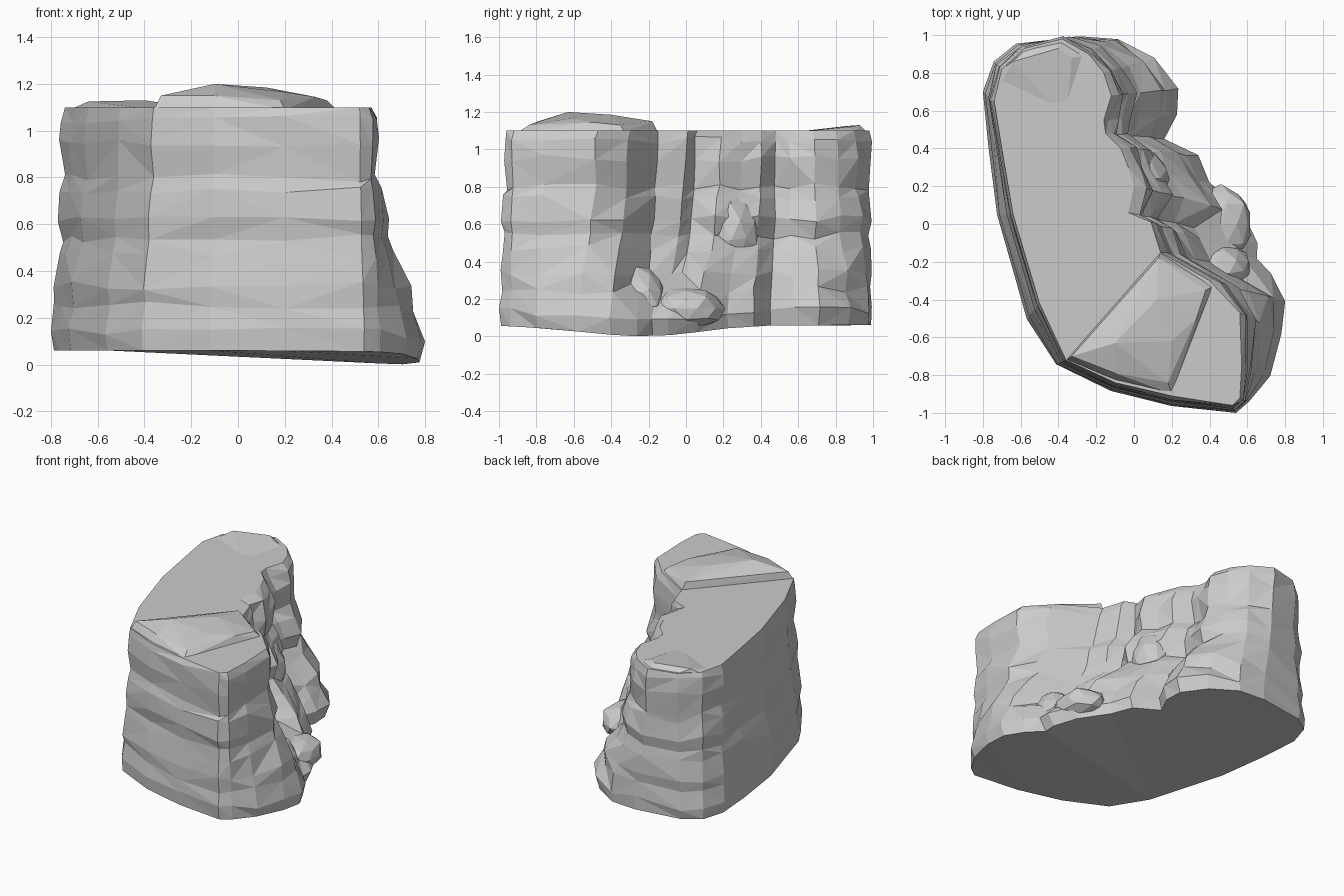
import bpy, bmesh, math, random
from mathutils import Vector

if "Cube" in bpy.data.objects:
    bpy.data.objects.remove(bpy.data.objects["Cube"])

random.seed(7)

# Columns around the cliff: rim x, y then foot x, y (clockwise from front left)
COLUMNS = [
    (-.36, -.72, -.41, -.74), (-.50, -.42, -.56, -.50), (-.64, .05, -.72, .05),
    (-.70, .40, -.77, .42), (-.74, .65, -.79, .70), (-.70, .82, -.74, .86),
    (-.58, .93, -.62, .94), (-.38, .98, -.28, .99), (-.24, .90, -.08, .98),
    (-.16, .80, .10, .87), (-.12, .68, .22, .71), (-.16, .55, .23, .58),
    (-.15, .48, .16, .45), (-.07, .40, .34, .36), (-.03, .30, .41, .22),
    (.00, .20, .57, .05), (-.03, .06, .65, -.10), (.09, .01, .64, -.19),
    (.14, -.15, .74, -.27), (.40, -.30, .80, -.41), (.56, -.47, .78, -.58),
    (.57, -.75, .71, -.80), (.56, -.92, .61, -.94), (.52, -.96, .54, -.99),
    (.20, -.91, .20, -.96), (-.10, -.84, -.12, -.88)]
# Rock layers: height, spread from rim to foot, bulge outwards
LAYERS = [(1.10, 0, 0), (1.05, .1, .008), (.95, .16, .011), (.80, .13, -.002),
          (.74, .24, .005), (.63, .36, .012), (.54, .34, -.003), (.47, .48, .004),
          (.34, .72, .009), (.25, .84, -.002), (.14, 1.0, .008), (.06, .94, 0)]
NOTCH = (16, 17, 18)


def finish(name, bm):
    bmesh.ops.recalc_face_normals(bm, faces=bm.faces)
    mesh = bpy.data.meshes.new(name)
    bm.to_mesh(mesh)
    bm.free()
    obj = bpy.data.objects.new(name, mesh)
    bpy.context.collection.objects.link(obj)
    return obj


def hull(name, points):
    bm = bmesh.new()
    for p in points:
        bm.verts.new(p)
    bmesh.ops.convex_hull(bm, input=bm.verts)
    return finish(name, bm)


# Main cliff body, lofted through the layers
bm = bmesh.new()
rings = []
n = len(COLUMNS)
for li, (z, t, bulge) in enumerate(LAYERS):
    ring = []
    inner = 0 < li < len(LAYERS) - 1
    for i, (tx, ty, bx, by) in enumerate(COLUMNS):
        k = t
        if i in NOTCH and z > .3:
            k *= .65
        if inner:
            k = min(1, k + random.uniform(-.04, .04))
        # bulge along the outward direction of the foot outline
        a, b = COLUMNS[i - 1], COLUMNS[(i + 1) % n]
        out = Vector((a[3] - b[3], b[2] - a[2])).normalized()
        push = bulge + (random.uniform(-.008, .008) if inner else 0)
        x = tx + (bx - tx) * k + out.x * push
        y = ty + (by - ty) * k + out.y * push
        x, y = max(-.8, min(.8, x)), max(-1, min(1, y))
        # the right foot sinks to the ground
        sink = .06 * max(0, min(1, (x - .05) / .6)) * math.exp(-(y + .2) ** 2 / .25)
        zz = z - sink * max(0, 1 - (z - .06) / .3)
        if inner:
            zz += random.uniform(-.02, .02)
        ring.append(bm.verts.new((x, y, zz)))
    rings.append(ring)
for a, b in zip(rings, rings[1:]):
    for i in range(n):
        j = (i + 1) % n
        if random.random() < .5:
            bm.faces.new((a[i], a[j], b[j]))
            bm.faces.new((a[i], b[j], b[i]))
        else:
            bm.faces.new((a[i], a[j], b[i]))
            bm.faces.new((a[j], b[j], b[i]))
caps = [bm.faces.new(rings[0]), bm.faces.new(rings[-1])]
bmesh.ops.triangulate(bm, faces=caps)
finish("cliff_body", bm)

# Raised crown over the front block
hull("front_crown", [
    (-.36, -.72, 1.09), (.14, -.15, 1.09), (.42, -.33, 1.09), (.2, -.9, 1.09), (-.1, -.83, 1.09),
    (-.33, -.70, 1.15), (.13, -.18, 1.15), (.38, -.35, 1.13), (.18, -.84, 1.13), (-.1, -.79, 1.15),
    (-.10, -.63, 1.20), (.12, -.40, 1.185), (.2, -.62, 1.165), (.33, -.5, 1.145)])

# Low swell at the back end of the top
hull("back_swell", [
    (-.72, .72, 1.09), (-.70, .82, 1.09), (-.57, .93, 1.09), (-.38, .97, 1.09), (-.25, .89, 1.09),
    (-.36, .55, 1.09), (-.64, .86, 1.125), (-.40, .93, 1.13), (-.33, .88, 1.12)])


# Faceted boulders part buried at the foot of the notch
def boulder(name, centre, size, turn):
    bm = bmesh.new()
    bmesh.ops.create_icosphere(bm, subdivisions=2, radius=1)
    for v in bm.verts:
        p = v.co * random.uniform(.88, 1.0)
        p = Vector((p.x * size[0], p.y * size[1], p.z * size[2]))
        p.rotate(Vector((0, 0, 1)).rotation_difference(Vector(turn)))
        v.co = p + Vector(centre)
    finish(name, bm)


boulder("notch_boulder_low", (.46, .0, .15), (.18, .22, .12), (0, 0, 1))
boulder("notch_boulder_tall", (.47, -.23, .20), (.16, .13, .19), (-.3, -.2, 1))
boulder("ledge_boulder", (.04, .24, .58), (.15, .17, .21), (-.3, 0, 1))
